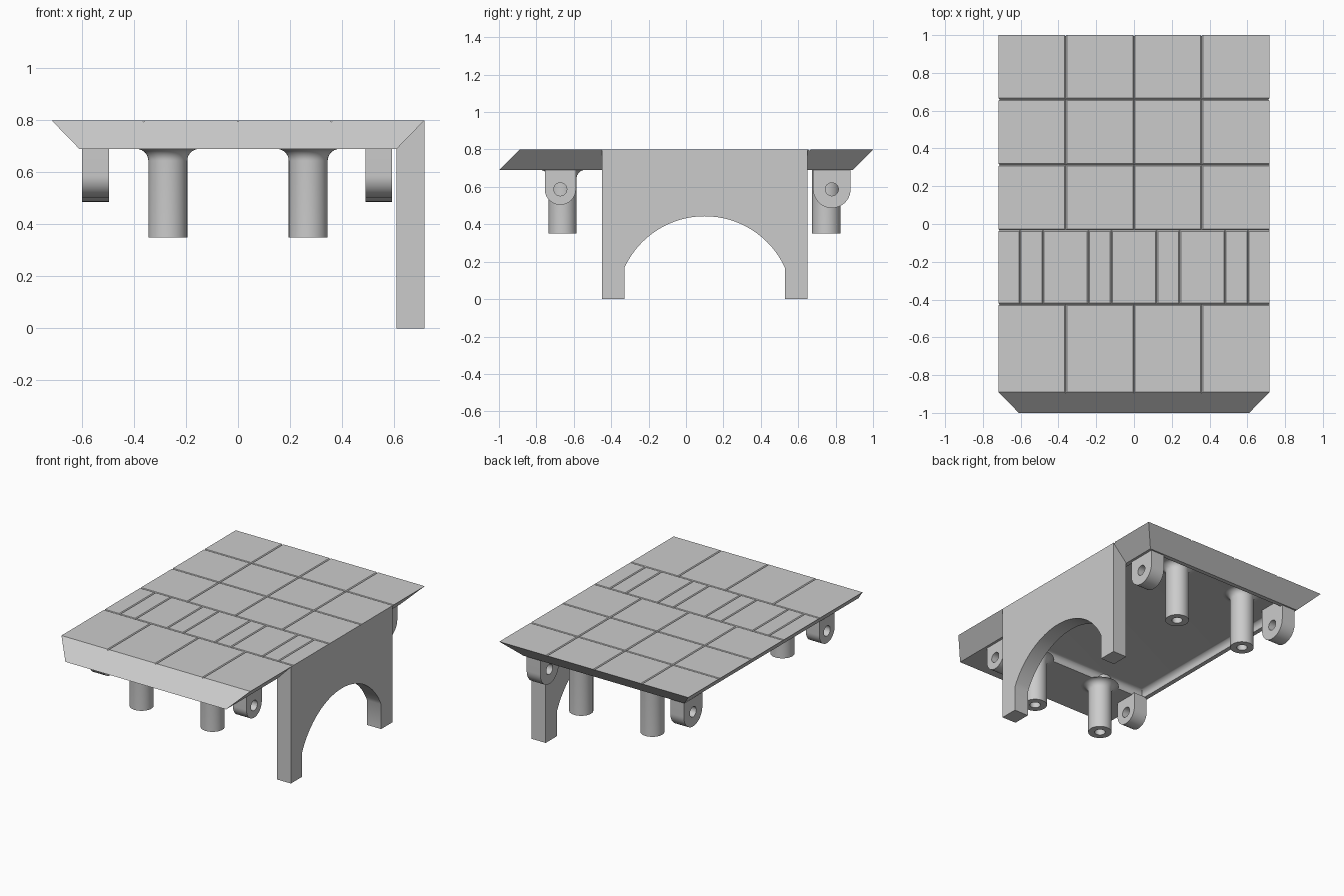
import bpy, bmesh, math
from mathutils import Vector

if "Cube" in bpy.data.objects:
    bpy.data.objects.remove(bpy.data.objects["Cube"])

grey = bpy.data.materials.new("stone_grey")
grey.use_nodes = True
grey.diffuse_color = (0.6, 0.6, 0.6, 1)
grey.node_tree.nodes["Principled BSDF"].inputs["Base Color"].default_value = (0.6, 0.6, 0.6, 1)

TOP, UNDER, CEILING = 0.8, 0.69, 0.74


def finish(bm, name):
    bmesh.ops.recalc_face_normals(bm, faces=bm.faces)
    mesh = bpy.data.meshes.new(name)
    bm.to_mesh(mesh)
    bm.free()
    obj = bpy.data.objects.new(name, mesh)
    bpy.context.collection.objects.link(obj)
    mesh.materials.append(grey)
    return obj


def prism(name, points, direction):
    """Extrude a closed 3D outline along a direction."""
    bm = bmesh.new()
    face = bm.faces.new([bm.verts.new(p) for p in points])
    result = bmesh.ops.extrude_face_region(bm, geom=[face])
    verts = [v for v in result["geom"] if isinstance(v, bmesh.types.BMVert)]
    bmesh.ops.translate(bm, verts=verts, vec=direction)
    return finish(bm, name)


def loft(name, low, high):
    """Block between two rectangles given as x0, x1, y0, y1, z."""
    bm = bmesh.new()
    rings = []
    for x0, x1, y0, y1, z in (low, high):
        rings.append([bm.verts.new(p) for p in
                      ((x0, y0, z), (x1, y0, z), (x1, y1, z), (x0, y1, z))])
    bm.faces.new(rings[0])
    bm.faces.new(rings[1])
    for i in range(4):
        j = (i + 1) % 4
        bm.faces.new((rings[0][i], rings[0][j], rings[1][j], rings[1][i]))
    return finish(bm, name)


def activate(obj):
    bpy.ops.object.select_all(action="DESELECT")
    obj.select_set(True)
    bpy.context.view_layer.objects.active = obj


def cut(obj, cutter):
    activate(obj)
    mod = obj.modifiers.new("cut", "BOOLEAN")
    mod.operation, mod.solver, mod.object = "DIFFERENCE", "EXACT", cutter
    bpy.ops.object.modifier_apply(modifier=mod.name)
    bpy.data.objects.remove(cutter)


def smooth(obj):
    activate(obj)
    bpy.ops.object.shade_smooth_by_angle(angle=math.radians(30))


# Floor slab with mitred edges
slab = loft("floor_slab", (-0.61, 0.61, -1, 0.89, UNDER), (-0.717, 0.717, -0.89, 1, TOP))

# Shallow recess underneath, with rounded edges along its ceiling
recess = loft("recess_cutter", (-0.58, 0.58, -0.61, 0.86, UNDER - 0.1),
              (-0.58, 0.58, -0.61, 0.86, CEILING))
bm = bmesh.new()
bm.from_mesh(recess.data)
bmesh.ops.bevel(bm, geom=[e for e in bm.edges if all(v.co.z > UNDER for v in e.verts)],
                offset=0.035, segments=6, profile=0.5, affect="EDGES")
bm.to_mesh(recess.data)
bm.free()
cut(slab, recess)


# V-shaped joints between the floor tiles
def groove(start, end, half=0.006):
    a, b = Vector((*start, TOP)), Vector((*end, TOP))
    side = (b - a).normalized().cross(Vector((0, 0, 1))) * half * 2
    lift = Vector((0, 0, half))
    cut(slab, prism("groove_cutter", [a - side + lift, a + side + lift, a - lift], b - a))


rows = (-0.95, -0.425, -0.033, 0.313, 0.66, 1.05)
for y in rows[1:-1]:
    groove((-0.8, y), (0.8, y))
for y0, y1 in zip(rows, rows[1:]):
    if y0 == rows[1]:
        columns = [s * x for x in (0.12, 0.242, 0.482, 0.603) for s in (-1, 1)]
    else:
        columns = [-0.362, 0, 0.358]
    for x in columns:
        groove((x, y0), (x, y1))
smooth(slab)

# Side wall with an arched opening, mitred against the slab
MID, HALF, SPRING, CROWN = 0.1, 0.428, 0.17, 0.443
rise = CROWN - SPRING
radius = (HALF ** 2 + rise ** 2) / (2 * rise)
sweep = math.asin(HALF / radius)
outline = [(-0.45, TOP), (-0.45, 0), (MID - HALF, 0)]
for i in range(33):
    a = sweep * (i / 16 - 1)
    outline.append((MID + radius * math.sin(a), CROWN - radius + radius * math.cos(a)))
outline += [(MID + HALF, 0), (0.65, 0), (0.65, TOP)]
wall = prism("arched_wall", [(0.61, y, z) for y, z in outline], (0.107, 0, 0))
for v in wall.data.vertices:
    if v.co.x < 0.65 and v.co.z > UNDER:
        v.co.z = UNDER
smooth(wall)


# Hollow round pegs flaring into the slab
def peg(name, x, y, root):
    r, hole, fillet, low = 0.075, 0.034, 0.045, 0.35
    profile = [(0, 0.45), (hole, 0.45), (hole, low), (r, low)]
    for i in range(9):
        a = math.pi / 2 * i / 8
        profile.append((r + fillet * (1 - math.cos(a)), root - fillet + fillet * math.sin(a)))
    profile += [(r, root + 0.004), (r, CEILING + 0.01), (0, CEILING + 0.01)]
    bm = bmesh.new()
    verts = [bm.verts.new((p, 0, z)) for p, z in profile]
    edges = [bm.edges.new(pair) for pair in zip(verts, verts[1:])]
    bmesh.ops.spin(bm, geom=verts + edges, cent=(0, 0, 0), axis=(0, 0, 1),
                   angle=math.tau, steps=40)
    bmesh.ops.remove_doubles(bm, verts=bm.verts, dist=0.0005)
    bmesh.ops.translate(bm, verts=bm.verts, vec=(x, y, 0))
    smooth(finish(bm, name))


# Round-ended lugs with a cross hole
def lug(name, x, y, half, root):
    centre = 0.587
    points = [(x, y - half, root)]
    for i in range(25):
        a = math.pi * (1 + i / 24)
        points.append((x, y + half * math.cos(a), centre + half * math.sin(a)))
    points.append((x, y + half, root))
    obj = prism(name, points, (0.103, 0, 0))
    ring = [(x - 0.05, y + 0.035 * math.cos(math.tau * i / 24),
             centre + 0.035 * math.sin(math.tau * i / 24)) for i in range(24)]
    cut(obj, prism("hole_cutter", ring, (0.2, 0, 0)))
    smooth(obj)


for side, peg_x, lug_x in (("right", -0.27, -0.6), ("left", 0.27, 0.49)):
    peg("front_peg_" + side, peg_x, -0.66, UNDER)
    peg("back_peg_" + side, peg_x, 0.75, CEILING)
    lug("front_lug_" + side, lug_x, -0.672, 0.083, UNDER + 0.005)
    lug("back_lug_" + side, lug_x, 0.78, 0.1, CEILING + 0.005)
